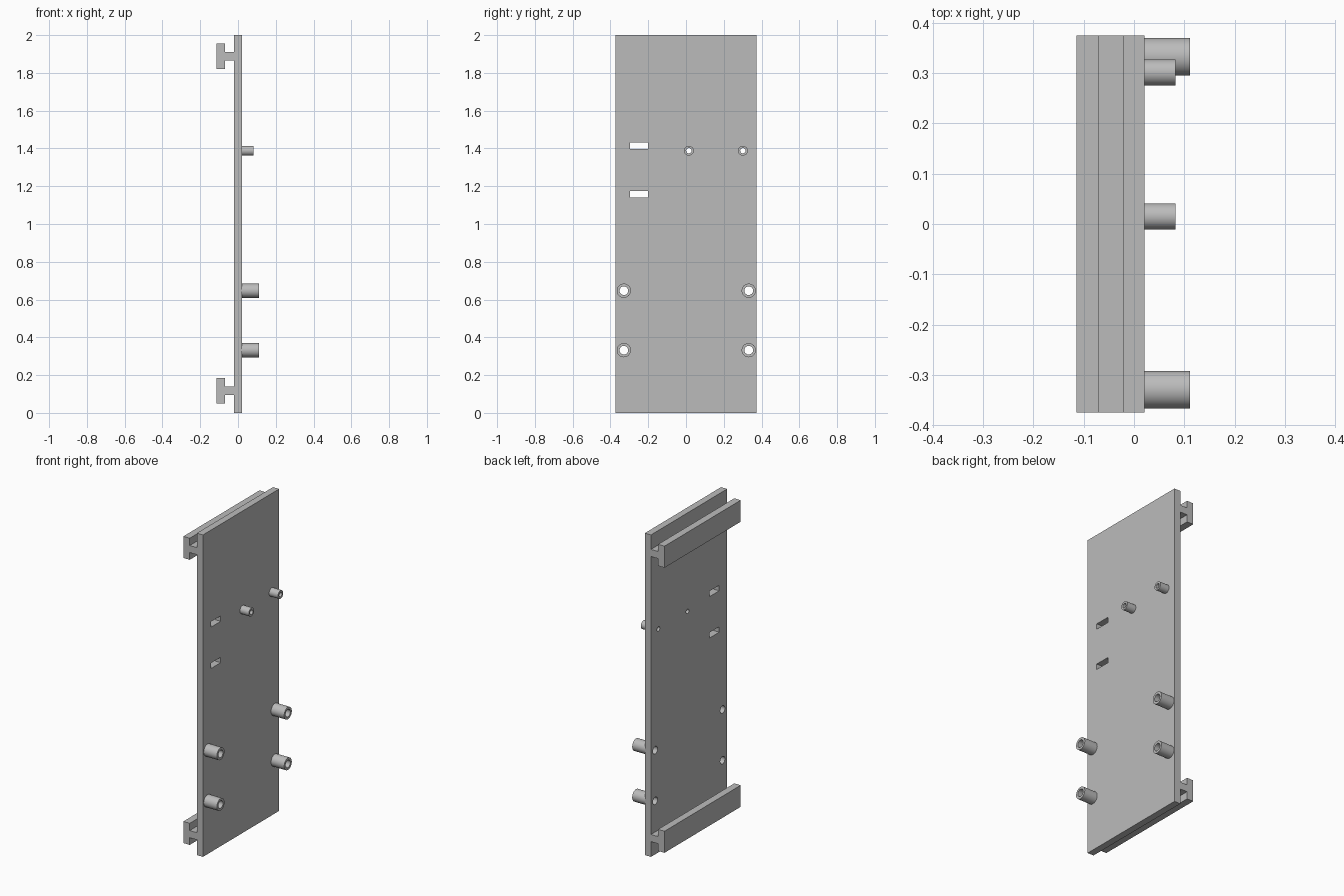
import bpy
import bmesh
import math
from mathutils import Matrix, Vector

cube = bpy.data.objects.get("Cube")
if cube:
    bpy.data.objects.remove(cube, do_unlink=True)

grey = bpy.data.materials.new("plain grey")
grey.use_nodes = True
colour = (0.5, 0.5, 0.5, 1)
grey.diffuse_color = colour
grey.node_tree.nodes["Principled BSDF"].inputs["Base Color"].default_value = colour

HALF_T = 0.021   # half plate thickness
HALF_W = 0.374   # half plate width
SEGMENTS = 48


def finish(name, bm):
    bmesh.ops.recalc_face_normals(bm, faces=bm.faces)
    mesh = bpy.data.meshes.new(name)
    bm.to_mesh(mesh)
    bm.free()
    mesh.materials.append(grey)
    obj = bpy.data.objects.new(name, mesh)
    bpy.context.collection.objects.link(obj)
    return obj


def box(name, low, high):
    bm = bmesh.new()
    low, high = Vector(low), Vector(high)
    matrix = Matrix.Translation((low + high) / 2) @ Matrix.Diagonal((*(high - low), 1))
    bmesh.ops.create_cube(bm, size=1, matrix=matrix)
    return finish(name, bm)


def drill(name, y, z, radius):
    bm = bmesh.new()
    matrix = Matrix.Translation((0, y, z)) @ Matrix.Rotation(math.pi / 2, 4, "Y")
    bmesh.ops.create_cone(bm, cap_ends=True, segments=SEGMENTS, radius1=radius,
                          radius2=radius, depth=0.2, matrix=matrix)
    return finish(name, bm)


def tube(name, y, z, outer, inner, end):
    # Square wall section spun round the x axis
    bm = bmesh.new()
    section = [(HALF_T, inner), (HALF_T, outer), (end, outer), (end, inner)]
    verts = [bm.verts.new((x, y, z + r)) for x, r in section]
    edges = [bm.edges.new((verts[i], verts[(i + 1) % 4])) for i in range(4)]
    bmesh.ops.spin(bm, geom=verts + edges, cent=(0, y, z), axis=(1, 0, 0),
                   angle=math.tau, steps=SEGMENTS, use_merge=True)
    bmesh.ops.remove_doubles(bm, verts=bm.verts, dist=0.0001)
    return finish(name, bm)


def rail(name, z):
    # T section extruded across the plate
    bm = bmesh.new()
    half = [(-HALF_T, 0.022), (-0.070, 0.022), (-0.070, 0.067), (-0.114, 0.067)]
    section = half + [(x, -h) for x, h in reversed(half)]
    face = bm.faces.new([bm.verts.new((x, -HALF_W, z + h)) for x, h in section])
    moved = bmesh.ops.extrude_face_region(bm, geom=[face])["geom"]
    bmesh.ops.translate(bm, vec=(0, 2 * HALF_W, 0),
                        verts=[v for v in moved if isinstance(v, bmesh.types.BMVert)])
    return finish(name, bm)


# Mounting plate and two rear rails
plate = box("mounting_plate", (-HALF_T, -HALF_W, 0), (HALF_T, HALF_W, 2))
rail("lower_rail", 0.117)
rail("upper_rail", 1.888)

# Slots through the plate
cutters = [box("slot_cutter", (-0.1, -0.296, z - 0.017), (0.1, -0.2, z + 0.017))
           for z in (1.157, 1.414)]

# Hollow standoffs: name, y, z, outer radius, inner radius, end
standoffs = [("large_standoff", y, z, 0.0375, 0.023, 0.111)
             for y in (-0.329, 0.332) for z in (0.332, 0.647)]
standoffs += [("small_standoff", y, 1.388, 0.026, 0.014, 0.082) for y in (0.015, 0.301)]

tubes = []
for name, y, z, outer, inner, end in standoffs:
    tubes.append(tube(name, y, z, outer, inner, end))
    cutters.append(drill("hole_cutter", y, z, inner))

# Cut the slots and holes, then drop the cutters
for cutter in cutters:
    cutter.hide_render = True
    cut = plate.modifiers.new("cut", "BOOLEAN")
    cut.operation = "DIFFERENCE"
    cut.solver = "EXACT"
    cut.object = cutter
bpy.context.view_layer.update()
result = bpy.data.meshes.new_from_object(
    plate.evaluated_get(bpy.context.evaluated_depsgraph_get()))
plate.modifiers.clear()
plate.data = result
for cutter in cutters:
    bpy.data.objects.remove(cutter, do_unlink=True)

# Smooth round walls, crisp edges
bpy.ops.object.select_all(action="DESELECT")
for obj in tubes + [plate]:
    obj.select_set(True)
bpy.context.view_layer.objects.active = plate
bpy.ops.object.shade_smooth_by_angle(angle=math.radians(30))
